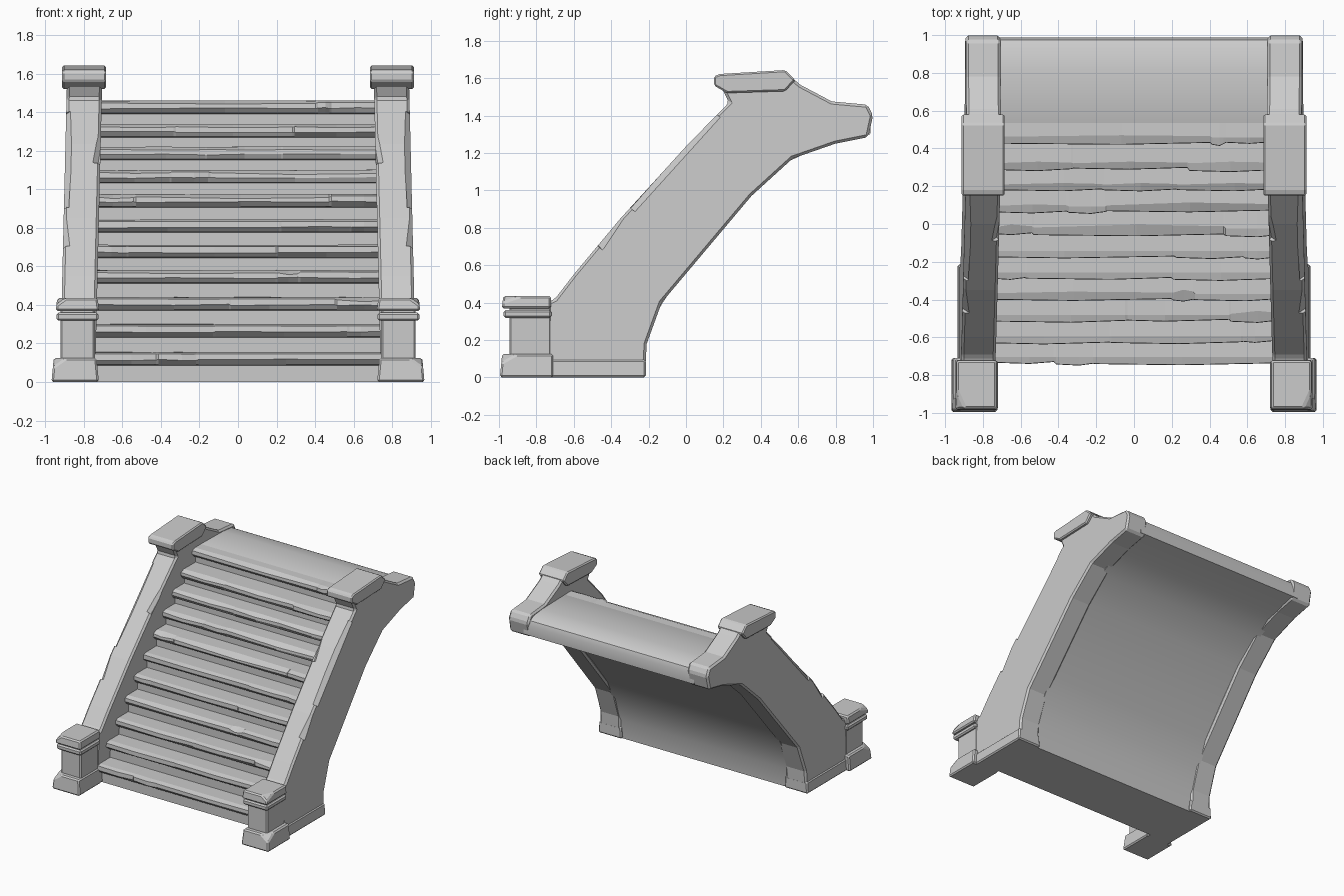
import bpy, bmesh, math, random
from mathutils import Vector, Matrix

if "Cube" in bpy.data.objects:
    bpy.data.objects.remove(bpy.data.objects["Cube"])

random.seed(7)


def make_object(name, bm):
    bmesh.ops.recalc_face_normals(bm, faces=bm.faces)
    mesh = bpy.data.meshes.new(name)
    bm.to_mesh(mesh)
    bm.free()
    ob = bpy.data.objects.new(name, mesh)
    bpy.context.collection.objects.link(ob)
    return ob


def loft(rings):
    """Join equal-length closed rings of points and cap both ends."""
    bm = bmesh.new()
    loops = [[bm.verts.new(p) for p in ring] for ring in rings]
    n = len(loops[0])
    for a, b in zip(loops, loops[1:]):
        for i in range(n):
            bm.faces.new((a[i], a[(i + 1) % n], b[(i + 1) % n], b[i]))
    bm.faces.new(loops[0])
    bm.faces.new(loops[-1])
    return bm


def extrude_profile(profile, x0, x1, lean=0.0):
    return loft([[(x - lean * z, y, z) for y, z in profile] for x in (x0, x1)])


def block(lo, hi, inset_top=0.0):
    """Box whose top may be smaller than its foot."""
    rings = []
    for z, s in ((lo[2], 0), (hi[2], inset_top)):
        rings.append([(lo[0] + s, lo[1] + s, z), (hi[0] - s, lo[1] + s, z),
                      (hi[0] - s, hi[1], z), (lo[0] + s, hi[1], z)])
    return loft(rings)


def knock_corner(bm, point, normal):
    """Slice a broken corner off a convex block."""
    geom = bm.verts[:] + bm.edges[:] + bm.faces[:]
    res = bmesh.ops.bisect_plane(bm, geom=geom, plane_co=point,
                                 plane_no=Vector(normal).normalized(), clear_outer=True)
    edges = [e for e in res['geom_cut'] if isinstance(e, bmesh.types.BMEdge)]
    bmesh.ops.holes_fill(bm, edges=edges)


def bevel(ob, width):
    m = ob.modifiers.new("bevel", 'BEVEL')
    m.width, m.segments, m.limit_method = width, 1, 'ANGLE'
    m.angle_limit = math.radians(25)


def mirror(ob):
    ob.modifiers.new("mirror", 'MIRROR')


# Side walls
wall_profile = [(-0.74, 0), (-0.74, 0.40), (-0.70, 0.42), (-0.60, 0.55), (-0.35, 0.85),
                (0.0, 1.235), (0.23, 1.47), (0.19, 1.55), (0.57, 1.60), (0.61, 1.565), (0.78, 1.475),
                (0.97, 1.458), (1.0, 1.40), (0.975, 1.285), (0.80, 1.25), (0.57, 1.17),
                (0.35, 0.97), (-0.13, 0.40), (-0.21, 0.18), (-0.22, 0)]
wall = make_object("side_wall", extrude_profile(wall_profile, 0.742, 0.925, 0.024))
bevel(wall, 0.014)

# Worn edges of the sloping rails
bm = bmesh.new()
slope = math.atan2(1.235 - 0.60, 0.0 + 0.56)
for y, z, x, length, size, twist in ((-0.07, 1.16, 0.908, 0.68, 0.062, 0.03),
                                     (-0.38, 0.82, 0.925, 0.30, 0.06, -0.12),
                                     (-0.02, 1.22, 0.715, 0.22, 0.04, 0.12)):
    mat = (Matrix.Translation((x, y, z)) @ Matrix.Rotation(slope, 4, 'X')
           @ Matrix.Rotation(twist, 4, 'Z') @ Matrix.Rotation(math.pi / 4, 4, 'Y')
           @ Matrix.Diagonal((size, length, size, 1)))
    bmesh.ops.create_cube(bm, size=1, matrix=mat)
cutter = make_object("rail_wear_cutter", bm)
cutter.hide_render = True
cutter.display_type = 'WIRE'
cut = wall.modifiers.new("wear", 'BOOLEAN')
cut.operation, cut.object, cut.use_self = 'DIFFERENCE', cutter, True
mirror(wall)

# Upper cap slabs
cap_profile = [(0.22, 1.52), (0.15, 1.56), (0.15, 1.61), (0.18, 1.622),
               (0.53, 1.643), (0.585, 1.59), (0.53, 1.53)]
cap = make_object("upper_cap", extrude_profile(cap_profile, 0.685, 0.912))
bevel(cap, 0.009)
mirror(cap)

# Wall plinths
plinth = make_object("wall_plinth", block((0.728, -0.73, 0), (0.936, -0.215, 0.095), 0.006))
bevel(plinth, 0.01)
mirror(plinth)

# Newel posts: foot, shaft and two-layer cap
foot = block((0.722, -0.995, 0), (0.968, -0.71, 0.125), 0.012)
knock_corner(foot, (0.95, -0.975, 0.09), (0.5, -0.4, 0.75))
shaft = block((0.742, -0.945, 0.05), (0.922, -0.72, 0.40))
collar = block((0.724, -0.975, 0.318), (0.942, -0.72, 0.36))
top = block((0.720, -0.985, 0.368), (0.946, -0.722, 0.435), 0.008)
knock_corner(top, (0.93, -0.93, 0.425), (0.55, -0.25, 0.8))
for name, bm in (("newel_foot", foot), ("newel_shaft", shaft),
                 ("newel_collar", collar), ("newel_cap", top)):
    ob = make_object(name, bm)
    bevel(ob, 0.01)
    mirror(ob)

# Stair core: risers in front, landing on top, curved soffit behind
step_y = [-0.735, -0.622, -0.512, -0.40, -0.287, -0.172, -0.055, 0.062, 0.175, 0.288, 0.428]
step_z = [0.155, 0.30, 0.44, 0.58, 0.712, 0.843, 0.975, 1.10, 1.22, 1.337, 1.46]
steps = list(zip(step_y, step_z))
core = [(-0.69, 0.0)]
for i, (y, z) in enumerate(steps):
    core.append((y + 0.045, z - 0.03))
    if i < len(steps) - 1:
        core.append((step_y[i + 1] + 0.045, z - 0.03))
core += [(0.535, 1.46), (0.82, 1.454), (0.93, 1.442), (0.975, 1.417), (0.988, 1.38),
         (0.985, 1.30), (0.87, 1.275), (0.70, 1.228), (0.53, 1.145), (0.345, 0.985),
         (0.15, 0.765), (-0.04, 0.53), (-0.155, 0.35), (-0.225, 0.15), (-0.235, 0.0)]
core_ob = make_object("stair_core", extrude_profile(core, -0.76, 0.76))
bpy.ops.object.select_all(action='DESELECT')
core_ob.select_set(True)
bpy.context.view_layer.objects.active = core_ob
bpy.ops.object.shade_smooth_by_angle(angle=math.radians(30))

# Treads with chipped, wandering nosings
for i, (y, z) in enumerate(steps):
    half = 0.75
    breaks = sorted(random.uniform(-0.6, 0.6) for _ in range(2))
    columns = []
    edges = [-half] + breaks + [half]
    for a, b in zip(edges, edges[1:]):
        shift = random.uniform(-0.008, 0.008)
        drop = random.choice((0, 0, 0.012, 0.022))
        mid = a + (b - a) * random.uniform(0.35, 0.65)
        columns += [(a + 0.006, shift, drop * 0.3), (mid, shift - 0.006, drop),
                    (b - 0.006, shift + 0.004, drop * 0.6)]
    back = step_y[i + 1] + 0.06 if i < len(steps) - 1 else y + 0.107
    rings = []
    for x, s, d in columns:
        jit = random.uniform(-0.004, 0.004)
        rings.append([(x, back, z), (x, y + 0.03 + d, z + jit * 0.5),
                      (x, y + s, z - 0.010 - d * 0.6), (x, y + s - 0.002, z - 0.040 + jit),
                      (x, y + 0.018, z - 0.064), (x, y + 0.055, z - 0.070),
                      (x, back, z - 0.05)])
    make_object(f"tread_{i + 1}", loft(rings))
